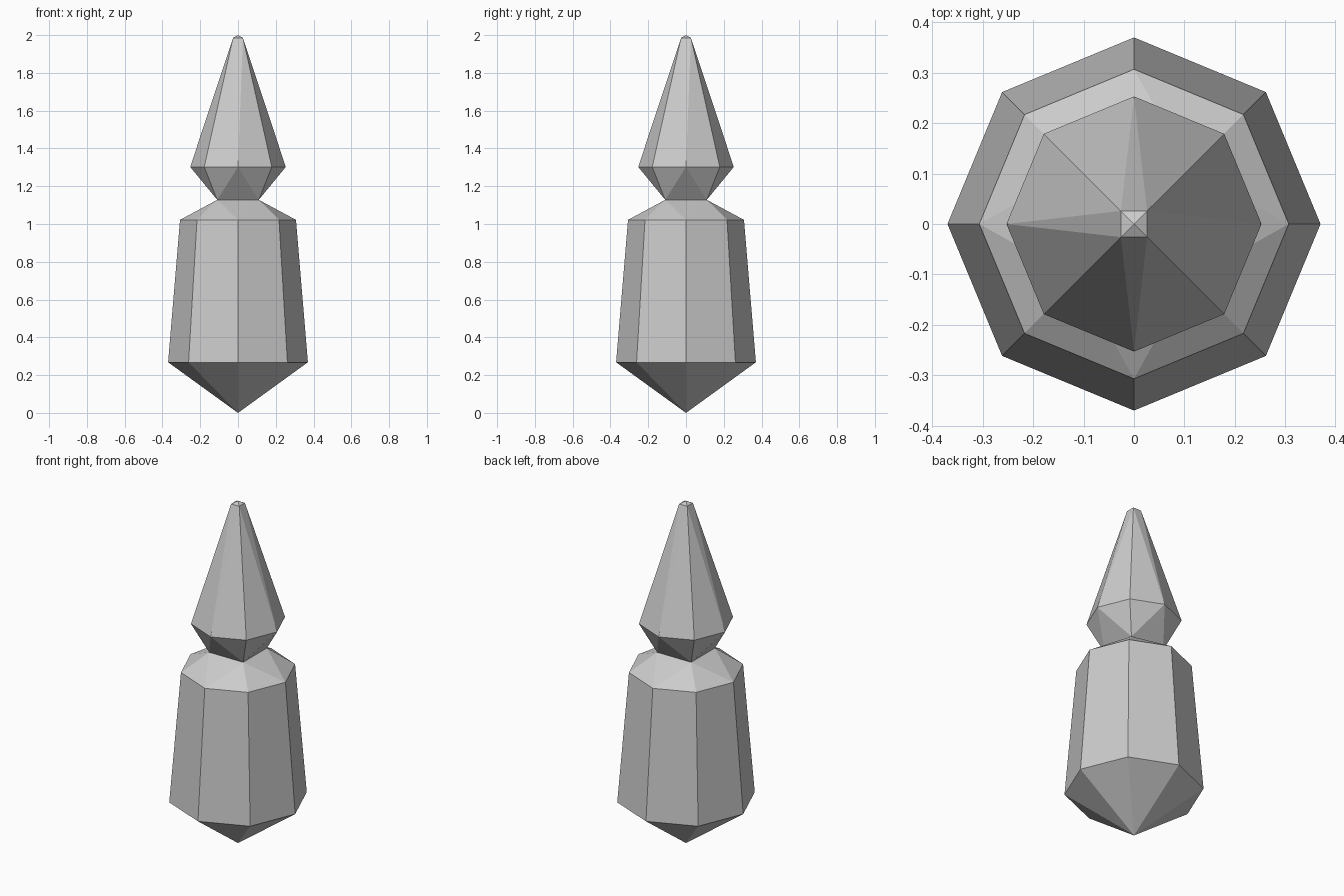
import bpy, bmesh
from math import cos, sin, tau

if "Cube" in bpy.data.objects:
    bpy.data.objects.remove(bpy.data.objects["Cube"])


def ring(bm, sides, radius, z, turn=0.0):
    return [bm.verts.new((radius * cos(tau * (i + turn) / sides),
                          radius * sin(tau * (i + turn) / sides), z)) for i in range(sides)]


def fan(bm, loop, z):
    tip = bm.verts.new((0, 0, z))
    for i, v in enumerate(loop):
        bm.faces.new((v, loop[(i + 1) % len(loop)], tip))


def bridge(bm, a, b):
    for i in range(len(a)):
        j = (i + 1) % len(a)
        bm.faces.new((a[i], a[j], b[j], b[i]))


def reduce(bm, octagon, square):
    # each square corner fans to three octagon points, each square side to one
    for i in range(4):
        k = 2 * i
        bm.faces.new((octagon[k], octagon[k + 1], square[i]))
        bm.faces.new((octagon[k + 1], octagon[(k + 2) % 8], square[i]))
        bm.faces.new((octagon[k], square[i], square[i - 1]))


def finish(bm, name):
    bmesh.ops.recalc_face_normals(bm, faces=bm.faces)
    mesh = bpy.data.meshes.new(name)
    bm.to_mesh(mesh)
    bm.free()
    bpy.context.collection.objects.link(bpy.data.objects.new(name, mesh))


SQ = 2 ** 0.5
NECK = (4, 0.11 * SQ, 1.128, 0.5)

# body: pointed base, tapered octagonal barrel, shoulder narrowing to a square neck
bm = bmesh.new()
low = ring(bm, 8, 0.37, 0.268)
high = ring(bm, 8, 0.307, 1.022)
fan(bm, low, 0.0)
bridge(bm, low, high)
reduce(bm, high, ring(bm, *NECK))
finish(bm, "body")

# head: flares from the square neck to an octagon, then a spire with a small square tip
bm = bmesh.new()
brim = ring(bm, 8, 0.253, 1.302)
tip = ring(bm, 4, 0.026 * SQ, 1.986, 0.5)
reduce(bm, brim, ring(bm, *NECK))
reduce(bm, brim, tip)
fan(bm, tip, 2.0)
finish(bm, "spire_head")
